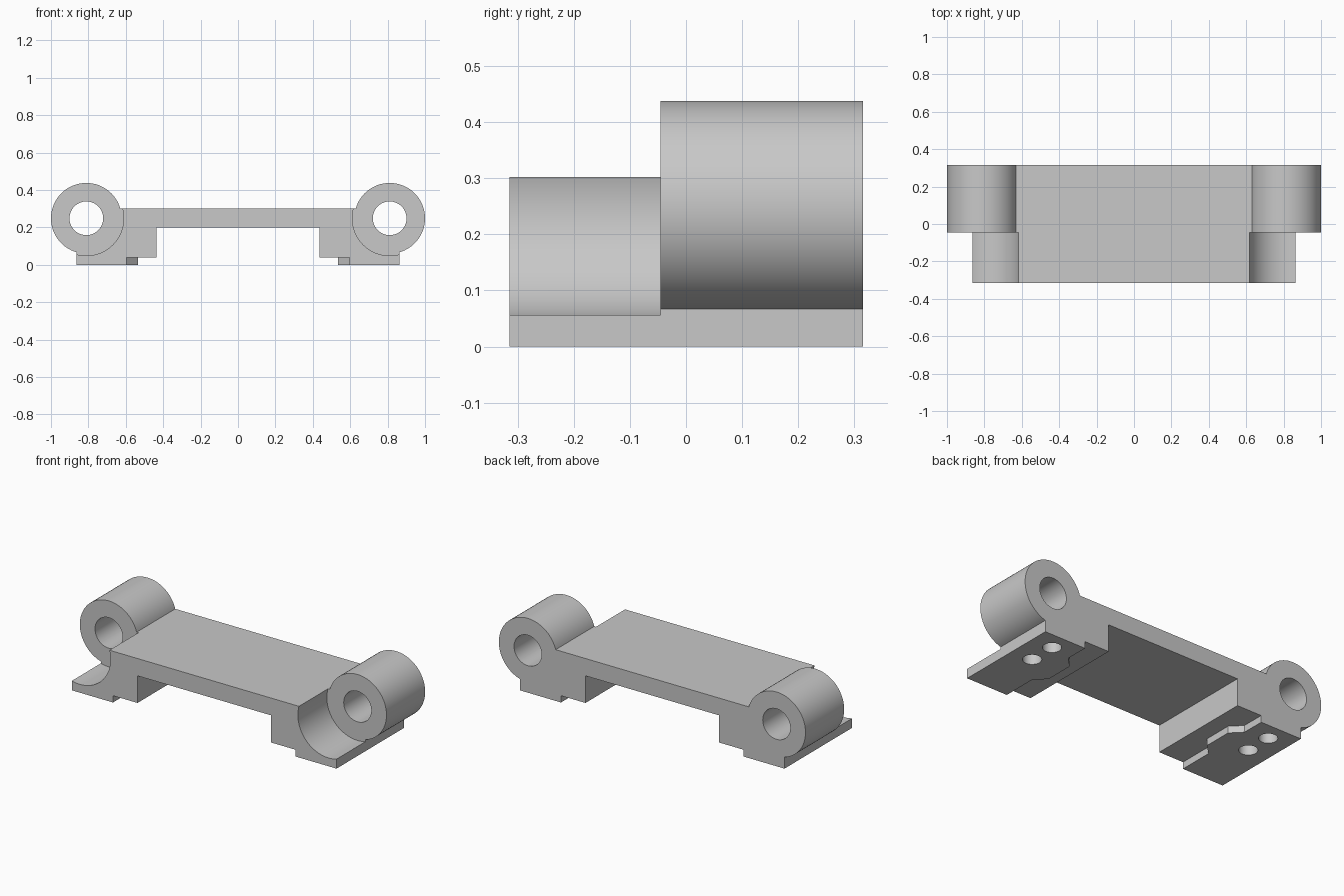
import bpy
import bmesh
from mathutils import Matrix, Vector

if "Cube" in bpy.data.objects:
    bpy.data.objects.remove(bpy.data.objects["Cube"], do_unlink=True)

BACK, FRONT, STEP = 0.315, -0.315, -0.045   # depth limits and sleeve front
AXIS_X, AXIS_Z = 0.811, 0.249               # sleeve axis
OUTER, TOP, PAD = 0.863, 0.302, 0.04

grey = bpy.data.materials.new("plain_grey")
grey.use_nodes = True
grey.diffuse_color = (0.58, 0.58, 0.58, 1)
grey.node_tree.nodes["Principled BSDF"].inputs["Base Color"].default_value = grey.diffuse_color


def finish(bm, name):
    bmesh.ops.recalc_face_normals(bm, faces=bm.faces)
    mesh = bpy.data.meshes.new(name)
    bm.to_mesh(mesh)
    bm.free()
    mesh.materials.append(grey)
    obj = bpy.data.objects.new(name, mesh)
    bpy.context.collection.objects.link(obj)
    return obj


def prism(name, points, direction):
    """Extrude a closed outline of 3D points along a direction."""
    bm = bmesh.new()
    face = bm.faces.new([bm.verts.new(p) for p in points])
    new = bmesh.ops.extrude_face_region(bm, geom=[face])["geom"]
    verts = [v for v in new if isinstance(v, bmesh.types.BMVert)]
    bmesh.ops.translate(bm, vec=Vector(direction), verts=verts)
    return finish(bm, name)


def cylinder(name, radius, start, end, sides=72):
    start, end = Vector(start), Vector(end)
    axis = end - start
    turn = axis.to_track_quat("Z", "Y").to_matrix().to_4x4()
    bm = bmesh.new()
    bmesh.ops.create_cone(bm, cap_ends=True, segments=sides, radius1=radius,
                          radius2=radius, depth=axis.length,
                          matrix=Matrix.Translation((start + end) / 2) @ turn)
    return finish(bm, name)


def combine(target, tool, operation):
    """Boolean the tool into the target, then drop the tool."""
    mod = target.modifiers.new("combine", "BOOLEAN")
    mod.operation, mod.solver, mod.object = operation, "EXACT", tool
    graph = bpy.context.evaluated_depsgraph_get()
    mesh = bpy.data.meshes.new_from_object(target.evaluated_get(graph))
    target.modifiers.clear()
    target.data = mesh
    bpy.data.objects.remove(tool, do_unlink=True)


# Bridge with a raised underside between the two ends
half = [(0.435, 0.2), (0.435, PAD), (OUTER, PAD), (OUTER, TOP)]
outline = half + [(-x, z) for x, z in reversed(half)]
bracket = prism("mounting_bracket", [(x, FRONT, z) for x, z in outline],
                (0, BACK - FRONT, 0))

pad_outline = [(OUTER, FRONT), (OUTER, BACK), (0.595, BACK), (0.595, 0.18),
               (0.535, 0.12), (0.535, -0.05), (0.595, -0.11), (0.595, FRONT)]

for side in (1, -1):
    x = side * AXIS_X
    # Foot pad with a chamfered tab on its inner edge
    pad = prism("foot_pad", [(side * px, py, 0) for px, py in pad_outline], (0, 0, 0.1))
    combine(bracket, pad, "UNION")
    # Round clearance in front of the sleeve
    clearance = cylinder("clearance", 0.2, (x, FRONT - 0.1, AXIS_Z), (x, STEP, AXIS_Z))
    combine(bracket, clearance, "DIFFERENCE")
    # Sleeve and its bore
    sleeve = cylinder("sleeve", 0.189, (x, STEP, AXIS_Z), (x, BACK, AXIS_Z))
    combine(bracket, sleeve, "UNION")
    bore = cylinder("bore", 0.09, (x, FRONT, AXIS_Z), (x, BACK + 0.1, AXIS_Z))
    combine(bracket, bore, "DIFFERENCE")
    # Blind screw holes in the pad
    for y in (0.05, 0.21):
        hole = cylinder("screw_hole", 0.05, (side * 0.73, y, -0.1),
                        (side * 0.73, y, 0.13), 40)
        combine(bracket, hole, "DIFFERENCE")

bpy.ops.object.select_all(action="DESELECT")
bracket.select_set(True)
bpy.context.view_layer.objects.active = bracket
bpy.ops.object.shade_smooth_by_angle(angle=0.5)
